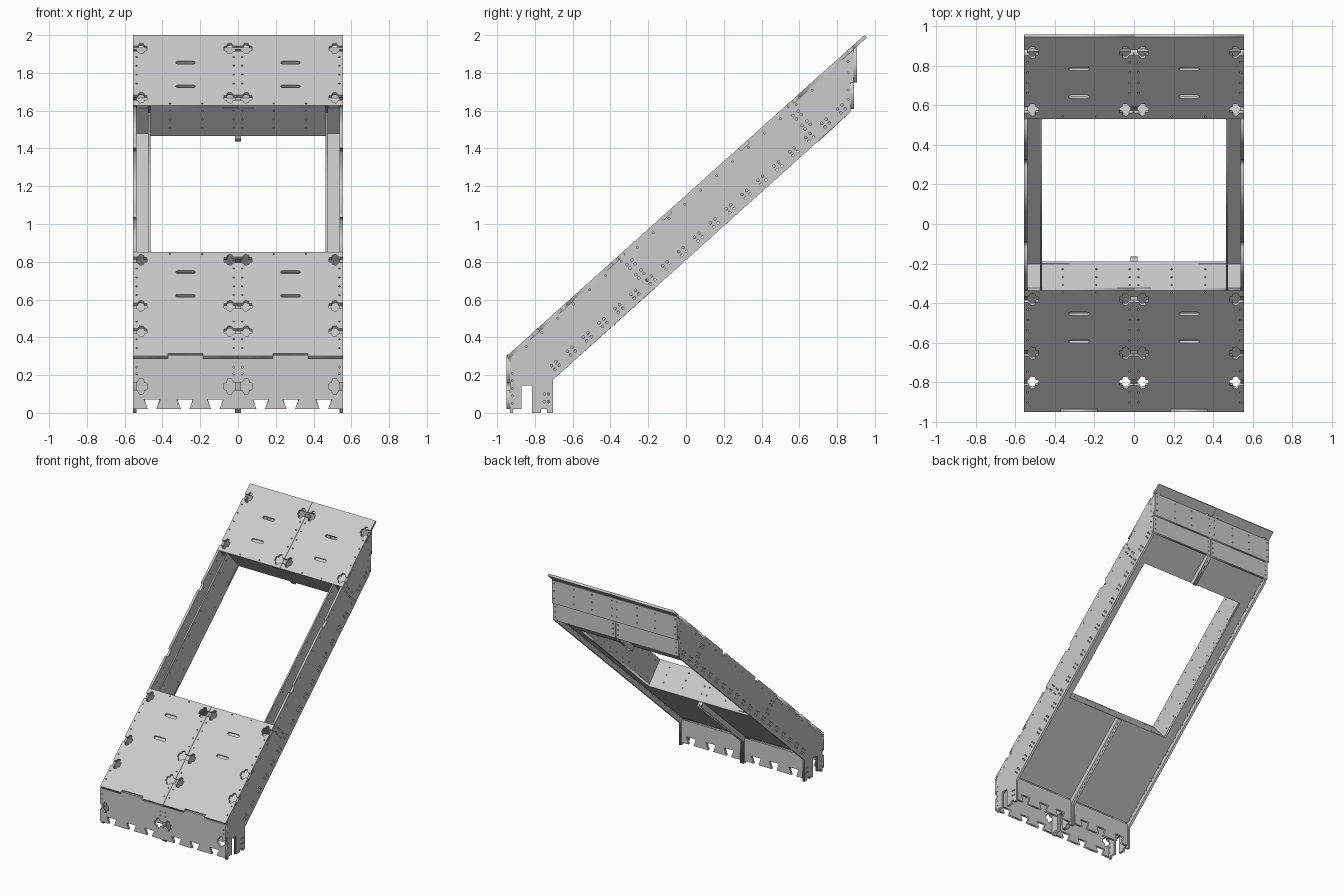
import bpy, bmesh, math
from mathutils import Matrix, Vector

if "Cube" in bpy.data.objects:
    bpy.data.objects.remove(bpy.data.objects["Cube"])

T = 0.018                               # sheet thickness
A = math.atan2(1.70, 1.895)             # slope of the ramp
C, S = math.cos(A), math.sin(A)
UA, UB, UL = 0.615 / C, 1.48 / C, 1.895 / C   # opening start, opening end, full length
W = 0.555                               # half width


def P(u, w):
    """Slope coordinates (along, normal) to (y, z)."""
    return (-0.95 + u * C - w * S, 0.30 + u * S + w * C)


def under(y):
    """Height of the underside of the top panels."""
    return 0.30 + (y + 0.95) * S / C - T / C


def frame(ax, ay, origin):
    ax, ay = Vector(ax), Vector(ay)
    return Matrix.Translation(origin) @ Matrix((ax, ay, ax.cross(ay))).transposed().to_4x4()


def slope(w): return frame((1, 0, 0), (0, C, S), (0, *P(0, w)))
def cross(u): return frame((1, 0, 0), (0, -S, C), (0, *P(u, 0)))
def side(x): return frame((0, 1, 0), (0, 0, 1), (x, 0, 0))
def upright(y): return frame((1, 0, 0), (0, 0, 1), (0, y, 0))


def sheet(name, loops, matrix, sx=1, t=T):
    """Flat sheet from an outline plus hole loops."""
    cu = bpy.data.curves.new(name, 'CURVE')
    cu.dimensions, cu.fill_mode, cu.extrude = '2D', 'BOTH', t / 2
    for loop in loops:
        sp = cu.splines.new('POLY')
        sp.points.add(len(loop) - 1)
        for p, (a, b) in zip(sp.points, loop):
            p.co = (a * sx, b, 0, 1)
        sp.use_cyclic_u = True
    tmp = bpy.data.objects.new(name + "_outline", cu)
    bpy.context.collection.objects.link(tmp)
    dg = bpy.context.evaluated_depsgraph_get()
    me = bpy.data.meshes.new_from_object(tmp.evaluated_get(dg))
    bpy.data.objects.remove(tmp)
    bm = bmesh.new()
    bm.from_mesh(me)
    bmesh.ops.remove_doubles(bm, verts=bm.verts, dist=1e-5)
    bmesh.ops.recalc_face_normals(bm, faces=bm.faces)
    bm.to_mesh(me)
    bm.free()
    me.name = name
    ob = bpy.data.objects.new(name, me)
    ob.matrix_world = matrix
    bpy.context.collection.objects.link(ob)
    return ob


def rect(x0, x1, y0, y1): return [(x0, y0), (x1, y0), (x1, y1), (x0, y1)]


def hole(x, y, r=0.007):
    return [(x + r * math.cos(k * math.pi / 4), y + r * math.sin(k * math.pi / 4)) for k in range(8)]


def slot(x, y, hl=0.052, r=0.011):
    out = []
    for k in range(10):
        a = -math.pi / 2 + (k if k < 5 else k - 1) * math.pi / 4
        out.append((x + (hl - r) * (1 if k < 5 else -1) + r * math.cos(a), y + r * math.sin(a)))
    return out


def bow(e, d, v):
    """Half of a bow-tie cutout entering from edge e in direction d."""
    half = [(0, .02), (.022, .02), (.035, .042), (.055, .038), (.058, .02), (.073, .016)]
    return [(e + d * a, v - b) for a, b in half] + [(e + d * a, v + b) for a, b in reversed(half)]


def half_panel(bottom, x0, x1, top, bows):
    """Half-width outline with bow-ties on both upright edges; bottom runs left to right."""
    pts = list(bottom)
    for v in bows:
        pts += bow(x1, -1, v)
    pts += top
    for v in reversed(bows):
        pts += reversed(bow(x0, 1, v))
    return pts


def edge_holes(v0, v1, bows, step=0.07):
    n = int((v1 - v0) / step)
    vs = [v0 + step * (i + 0.5) for i in range(n)]
    return [hole(x, v, .005) for v in vs if all(abs(v - b) > .055 for b in bows) for x in (.022, .537)]


def dovetails(x0, x1, z0, z1):
    pts = [(x0, z0)]
    for x in (.12, .28, .455):
        pts += [(x - .022, z0), (x - .03, z0 + .02), (x - .042, z1), (x + .042, z1),
                (x + .03, z0 + .02), (x + .022, z0)]
    return pts + [(x1, z0)]


G = 0.001
for sx, tag in ((-1, "left"), (1, "right")):
    # lower top panel
    b = [.20, .40, .765]
    base = [(G, 0), (.185, 0), (.185, .02), (.37, .02), (.37, 0), (W, 0)]
    out = half_panel(base, G, W, [(W, UA), (G, UA)], b)
    holes = [slot(.278, .48), slot(.278, .667), hole(.19, UA - .015, .005), hole(.36, UA - .015, .005)]
    sheet(f"lower_top_panel_{tag}", [out] + holes + edge_holes(.03, UA, b), slope(-T / 2), sx)

    # upper top panel
    b = [2.05, 2.44]
    out = half_panel([(G, UB), (W, UB)], G, W, [(W, UL), (G, UL)], b)
    holes = [slot(.278, 2.14), slot(.278, 2.328), hole(.19, UB + .015, .005), hole(.36, UB + .015, .005)]
    sheet(f"upper_top_panel_{tag}", [out] + holes + edge_holes(UB, UL - .06, b), slope(-T / 2), sx)

    # front wall with dovetail feet and top tab
    top = [(W, .288), (.37, .288), (.37, .307), (.185, .307), (.185, .288), (G, .288)]
    out = half_panel(dovetails(G, W, .02, .07), G, W, top, [.14])
    sheet(f"front_wall_{tag}", [out] + edge_holes(.19, .28, [.14], .035), upright(-.95 + T / 2), sx)

    # rear wall of the foot
    out = dovetails(.017, W - T, .02, .078) + [(W - T, .205), (.017, .205)]
    sheet(f"foot_back_wall_{tag}", [out], upright(-.722), sx)

    # back wall, two overlapping strips
    zs = [(x, z) for x in (.022, .2, .36, .535) for z in (1.79, 1.85, 1.91)]
    sheet(f"back_upper_strip_{tag}", [rect(G, W, 1.75, under(.9))] + [hole(x, z, .005) for x, z in zs],
          upright(.905 - T / 2), sx)
    sheet(f"back_lower_strip_{tag}", [rect(G, W, 1.61, 1.765)] +
          [hole(x, z, .005) for x in (.022, .535) for z in (1.64, 1.68, 1.72)], upright(.89 - T / 2), sx)

# foot outline shared by side walls and centre rib (y, z)
foot = [(-.932, 0), (-.915, 0), (-.915, .02), (-.87, .02), (-.87, .145), (-.815, .145), (-.815, 0),
        (-.768, 0), (-.768, .02), (-.735, .02), (-.735, 0), (-.705, 0), (-.705, .175)]

# outer side walls
notched = []
for y in (.30, -.11):
    u = (y + .95) / C
    notched += [P(u + .03, 0), P(u + .03, -.018), P(u - .03, -.018), P(u - .03, 0)]
wall = foot + [(.872, 1.594), (.872, 1.75), (.887, 1.75), (.887, under(.887)), P(UB, -T), P(UB, 0)] \
    + notched + [P(UA, 0), P(UA, -T), (-.932, under(-.932))]
wall_holes = []
for i in range(19):
    u = .16 + i * .113
    wall_holes += [hole(*P(u + a, w)) for a in (-.016, .016) for w in (-.196, -.222)]
    wall_holes.append(hole(*P(u - .05, -.032), .005))
for u in (UA - .01, UB + .01):
    wall_holes += [hole(*P(u + a, w)) for a in (-.018, .018) for w in (-.065, -.09, -.135, -.16)]
wall_holes += [hole(y, z) for y in (-.75, -.728) for z in (.06, .1)]
wall_holes += [hole(-.92, z, .005) for z in (.05, .09, .13, .17, .21)]
wall_holes += [hole(.858, z, .005) for z in (1.66, 1.71, 1.8, 1.86)]
for sx, tag in ((-1, "left"), (1, "right")):
    sheet(f"side_wall_{tag}", [wall] + wall_holes, side(sx * (W - T / 2)))
    # inner rail wall beside the opening
    rail = [P(UA, 0), P(UA, -.2), P(UB, -.2), P(UB, 0)]
    dots = [hole(*P(UA + .06 + i * .105, w), .005) for i in range(11) for w in (-.03, -.17)]
    sheet(f"inner_rail_wall_{tag}", [rail] + dots, side(sx * .47), t=.011)

# doubled centre rib, lower and upper part
lower = foot + [P(UA, -.257), P(UA, -.217), P(UA - T, -.217), P(UA - T, -T), (-.932, under(-.932))]
upper = [P(UB, -.257), (.872, 1.594), (.872, 1.75), (.887, 1.75), (.887, under(.887)),
         P(UB + T, -T), P(UB + T, -.217), P(UB, -.217)]
for sx, tag in ((-1, "left"), (1, "right")):
    sheet(f"lower_centre_rib_{tag}", [lower], side(sx * .0088), t=.0165)
    sheet(f"upper_centre_rib_{tag}", [upper], side(sx * .0088), t=.0165)

# cross walls at both ends of the opening
for u, tag in ((UA - T / 2, "lower"), (UB + T / 2, "upper")):
    dots = [hole(x, w, .005) for x in (-.36, -.19, -.022, .022, .19, .36) for w in (-.04, -.1, -.16)]
    sheet(f"{tag}_cross_wall", [rect(T - W, W - T, -.217, -T)] + dots, cross(u))

# sloping floor with the opening cut out
sheet("floor_panel", [rect(T - W, W - T, .116, 2.27), rect(-.465, .465, UA, UB)], slope(-.2 - T / 2))
